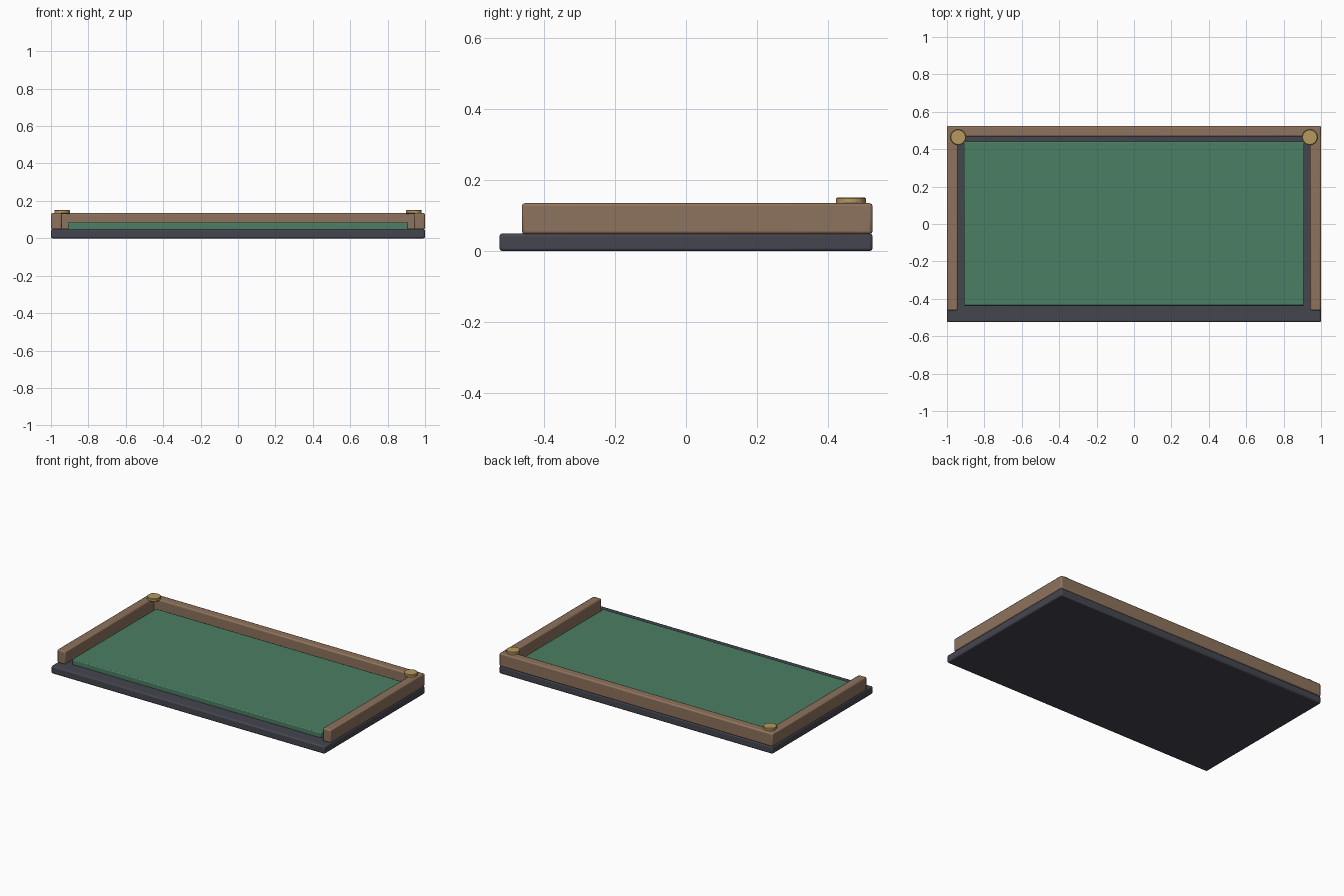
import bpy
import math

if "Cube" in bpy.data.objects:
    bpy.data.objects.remove(bpy.data.objects["Cube"])


def material(name, rgb):
    m = bpy.data.materials.new(name)
    m.diffuse_color = (*rgb, 1)
    m.use_nodes = True
    m.node_tree.nodes["Principled BSDF"].inputs["Base Color"].default_value = m.diffuse_color
    return m


slate = material("dark slate", (0.06, 0.06, 0.08))
wood = material("brown wood", (0.27, 0.17, 0.11))
felt = material("green felt", (0.07, 0.21, 0.125))
brass = material("brass", (0.46, 0.32, 0.11))


def finish(obj, name, mat, bevel, segments=2):
    obj.name = name
    obj.data.materials.append(mat)
    mod = obj.modifiers.new("Rounded edges", 'BEVEL')
    mod.width, mod.segments = bevel, segments
    mod.limit_method = 'ANGLE'
    mod.angle_limit = math.radians(40)
    bpy.ops.object.shade_smooth_by_angle(angle=math.radians(30))


def box(name, lo, hi, mat, bevel):
    centre = [(a + b) / 2 for a, b in zip(lo, hi)]
    bpy.ops.mesh.primitive_cube_add(size=1, location=centre)
    obj = bpy.context.object
    obj.scale = [b - a for a, b in zip(lo, hi)]
    bpy.ops.object.transform_apply(location=False, rotation=False, scale=True)
    finish(obj, name, mat, bevel)


# Base slab and raised playing surface
box("base", (-1, -0.525, 0), (1, 0.525, 0.05), slate, 0.008)
box("felt_surface", (-0.91, -0.435, 0.045), (0.91, 0.442, 0.085), felt, 0.006)

# Rails on three sides, open at the front
box("back_rail", (-1, 0.467, 0.048), (1, 0.525, 0.135), wood, 0.008)
for side, label in ((-1, "left"), (1, "right")):
    x0, x1 = sorted((side * 0.942, side))
    box(label + "_rail", (x0, -0.462, 0.048), (x1, 0.525, 0.135), wood, 0.008)

    # Corner cap on the rail joint
    bpy.ops.mesh.primitive_cylinder_add(
        vertices=16, radius=0.042, depth=0.02, location=(side * 0.94, 0.464, 0.141))
    finish(bpy.context.object, label + "_corner_cap", brass, 0.003, 1)
